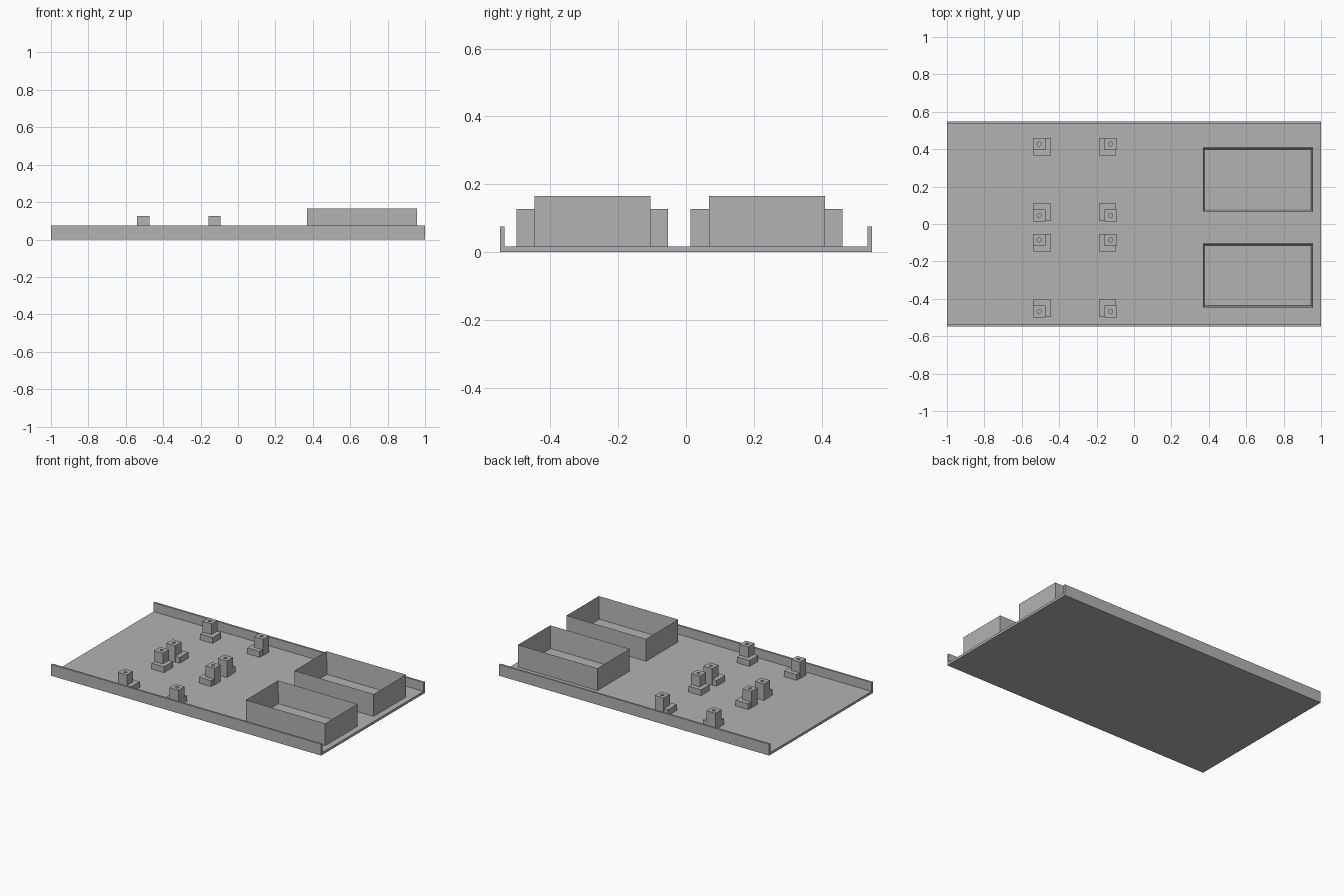
import bpy
import bmesh
from mathutils import Matrix, Vector

cube = bpy.data.objects.get("Cube")
if cube:
    bpy.data.objects.remove(cube, do_unlink=True)

grey = bpy.data.materials.new("plain grey")
grey.use_nodes = True
GREY = (0.45, 0.45, 0.45, 1)
grey.diffuse_color = GREY
grey.node_tree.nodes["Principled BSDF"].inputs["Base Color"].default_value = GREY


def add_box(bm, lo, hi):
    lo, hi = Vector(lo), Vector(hi)
    mat = Matrix.Translation((lo + hi) / 2) @ Matrix.Diagonal((*(hi - lo), 1))
    bmesh.ops.create_cube(bm, size=1, matrix=mat)


def finish(bm, name):
    mesh = bpy.data.meshes.new(name)
    bm.to_mesh(mesh)
    bm.free()
    mesh.materials.append(grey)
    obj = bpy.data.objects.new(name, mesh)
    bpy.context.collection.objects.link(obj)
    return obj


FLOOR, WIDTH, RIM = 0.016, 0.548, 0.013

# Tray: one U-shaped profile extruded along x
bm = bmesh.new()
half = [(WIDTH, 0), (WIDTH, 0.076), (WIDTH - RIM, 0.076), (WIDTH - RIM, FLOOR)]
profile = half + [(-y, z) for y, z in reversed(half)]
face = bm.faces.new([bm.verts.new((-1, y, z)) for y, z in profile])
ends = bmesh.ops.extrude_face_region(bm, geom=[face])["geom"]
bmesh.ops.translate(bm, vec=(2, 0, 0), verts=[v for v in ends if isinstance(v, bmesh.types.BMVert)])
bmesh.ops.recalc_face_normals(bm, faces=bm.faces)
finish(bm, "tray")


# Open bins: a block whose top is inset and sunk to the tray floor
def bin_box(name, y0, y1):
    bm = bmesh.new()
    add_box(bm, (0.37, y0, FLOOR - 0.001), (0.958, y1, 0.165))
    top = max(bm.faces, key=lambda f: f.calc_center_median().z)
    bmesh.ops.inset_region(bm, faces=[top], thickness=0.015)
    bmesh.ops.translate(bm, vec=(0, 0, FLOOR + 0.001 - 0.165), verts=top.verts)
    finish(bm, name)


bin_box("back_bin", 0.068, 0.409)
bin_box("front_bin", -0.446, -0.105)


# Mounting posts with screw holes, each with a low ledge towards the group's middle
def mount(name, x, y, dx, dy):
    r, ledge = 0.0325, 0.046
    bm = bmesh.new()
    add_box(bm, (x - r, y - r, FLOOR - 0.001), (x + r, y + r, 0.127))
    post = finish(bm, name + "_post")

    bm = bmesh.new()
    bmesh.ops.create_cone(bm, cap_ends=True, segments=16, radius1=0.011, radius2=0.011,
                          depth=0.1, matrix=Matrix.Translation((x, y, 0.127)))
    cutter = finish(bm, name + "_hole_cutter")
    cutter.hide_render = True
    cutter.hide_set(True)
    cut = post.modifiers.new("screw hole", "BOOLEAN")
    cut.operation, cut.object, cut.solver = "DIFFERENCE", cutter, "EXACT"

    bm = bmesh.new()
    cx, cy = x + dx * 0.0165, y + dy * 0.0165
    add_box(bm, (cx - ledge, cy - ledge, FLOOR - 0.001), (cx + ledge, cy + ledge, 0.055))
    finish(bm, name + "_ledge")


for group, mid in (("back", 0.237), ("front", -0.276)):
    for sx, side in ((-1, "right"), (1, "left")):
        for sy, end in ((-1, "near"), (1, "far")):
            mount(f"{group}_{side}_{end}", -0.316 + sx * 0.191, mid + sy * 0.191, -sx, -sy)
